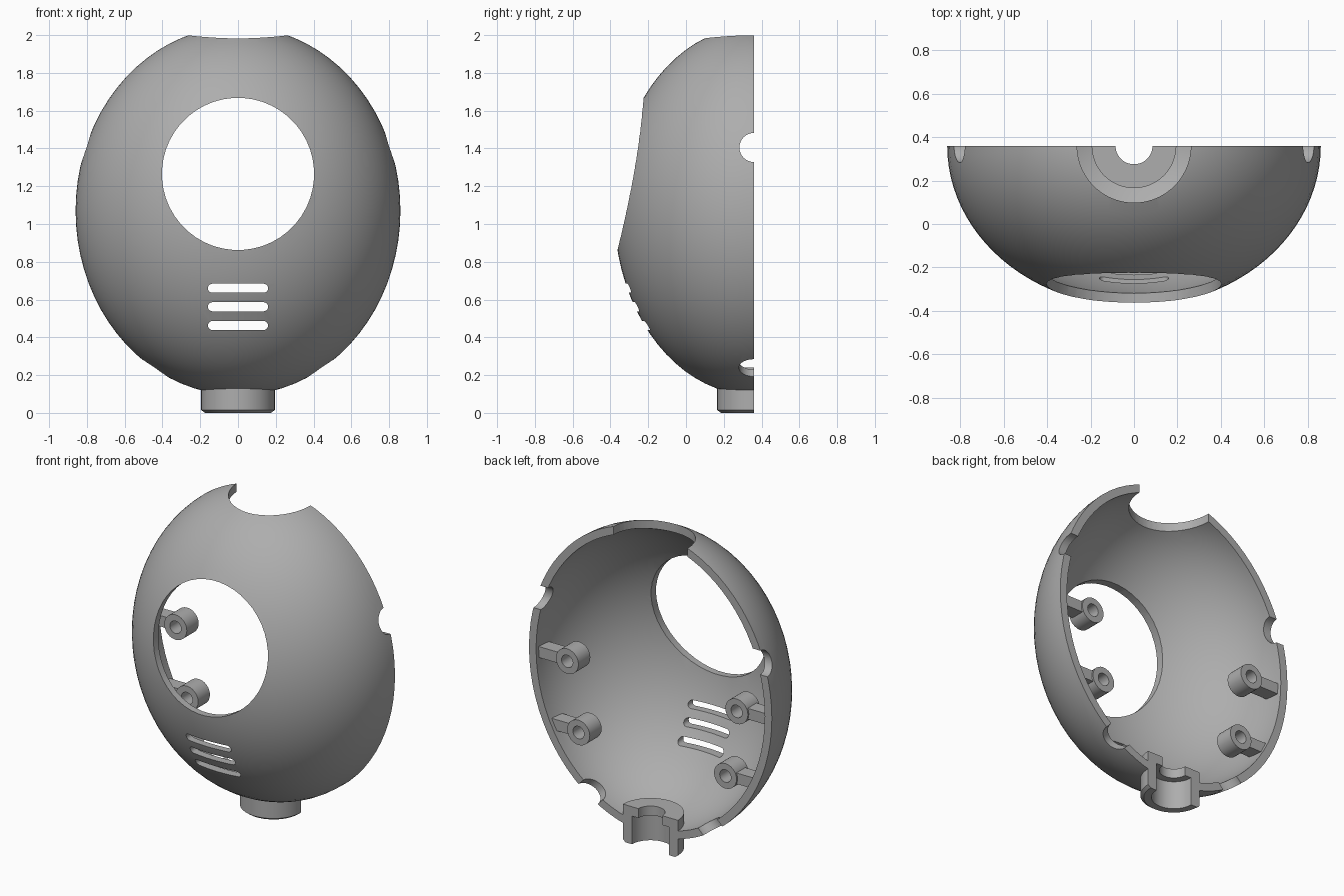
import bpy, bmesh, math
from mathutils import Matrix, Vector

cube = bpy.data.objects.get("Cube")
if cube:
    bpy.data.objects.remove(cube, do_unlink=True)

BACK = 0.36          # plane where the half shell is open
MID = 1.07           # height of the shell centre
A, B, C = 0.86, 0.74, 0.976   # half width, depth, half height
WALL = 0.05

grey = bpy.data.materials.new("plain_grey")
grey.use_nodes = True
grey.diffuse_color = (0.42, 0.42, 0.42, 1)
grey.node_tree.nodes["Principled BSDF"].inputs["Base Color"].default_value = grey.diffuse_color


def finish(name, bm, matrix=Matrix()):
    bmesh.ops.recalc_face_normals(bm, faces=bm.faces)
    mesh = bpy.data.meshes.new(name)
    bm.to_mesh(mesh)
    bm.free()
    mesh.transform(matrix)
    mesh.materials.append(grey)
    obj = bpy.data.objects.new(name, mesh)
    bpy.context.collection.objects.link(obj)
    return obj


def lathe(name, profile, steps, half=False, matrix=Matrix()):
    """Sweep a closed (radius, height) profile around z, fully or over the front half."""
    bm = bmesh.new()
    sweep = math.pi if half else math.tau
    rings = []
    for i in range(steps + 1 if half else steps):
        t = math.pi + sweep * i / steps
        rings.append([bm.verts.new((r * math.cos(t), r * math.sin(t), z)) for r, z in profile])
    n = len(profile)
    for i in range(steps):
        a, b = rings[i], rings[(i + 1) % len(rings)]
        for j in range(n):
            k = (j + 1) % n
            bm.faces.new((a[j], a[k], b[k], b[j]))
    if half:
        bm.faces.new(rings[0])
        bm.faces.new(rings[-1])
    return finish(name, bm, matrix)


def slug(radius, length, centre, axis, stretch=0.0):
    """Round or stadium-shaped cutter running along an axis."""
    bm = bmesh.new()
    base = []
    for i in range(48):
        t = math.tau * (i + 0.5) / 48
        x = radius * math.cos(t)
        base.append(bm.verts.new((x + math.copysign(stretch, x), radius * math.sin(t), -length / 2)))
    face = bm.faces.new(base)
    ext = bmesh.ops.extrude_face_region(bm, geom=[face])
    top = [v for v in ext["geom"] if isinstance(v, bmesh.types.BMVert)]
    bmesh.ops.translate(bm, verts=top, vec=(0, 0, length))
    turn = Vector((0, 0, 1)).rotation_difference(Vector(axis)).to_matrix().to_4x4()
    obj = finish("cutter", bm, Matrix.Translation(centre) @ turn)
    obj.hide_render = True
    return obj


def cut(obj, cutters):
    for c in cutters:
        mod = obj.modifiers.new("cut", 'BOOLEAN')
        mod.operation, mod.solver, mod.object = 'DIFFERENCE', 'EXACT', c
    dg = bpy.context.evaluated_depsgraph_get()
    mesh = bpy.data.meshes.new_from_object(obj.evaluated_get(dg))
    obj.modifiers.clear()
    obj.data = mesh
    for c in cutters:
        bpy.data.objects.remove(c, do_unlink=True)


# Half-egg shell: outer arc up, inner arc back down
STEPS = 36
arc = [-1.46 + 2.92 * i / STEPS for i in range(STEPS + 1)]
outer = [(A * math.cos(t), C * math.sin(t)) for t in arc]
inner = [((A - WALL) * math.cos(t), (C - WALL) * math.sin(t)) for t in reversed(arc)]
shell = lathe("shell", outer + inner, 48, True,
              Matrix.Translation((0, BACK, MID)) @ Matrix.Diagonal((1, B / A, 1, 1)))

# Openings: face window, top hole, neck hole, side notches, slots, lower notches
holes = [
    slug(0.403, 0.8, (0, -0.3, 1.265), (0, 1, 0)),
    slug(0.262, 0.5, (0, BACK, 1.95), (0, 0, 1)),
    slug(0.15, 0.4, (0, BACK, 0.12), (0, 0, 1)),
    slug(0.077, 2.0, (0, BACK, 1.405), (1, 0, 0)),
]
holes += [slug(0.024, 0.6, (0, -0.3, z), (0, 1, 0), 0.135) for z in (0.66, 0.562, 0.463)]
holes += [slug(0.08, 0.3, (s * 0.445, BACK, 0.235), (s, 0, -1)) for s in (-1, 1)]
cut(shell, holes)

# Stepped neck collar, open at the back
neck = lathe("neck", [(0.13, 0), (0.175, 0), (0.195, 0.015), (0.195, 0.24),
                      (0.085, 0.24), (0.085, 0.18), (0.13, 0.18)], 24, True,
             Matrix.Translation((0, BACK, 0)))
parts = [shell, neck]

# Screw bosses with arms to the wall
for level, x, z, reach in (("upper", 0.60, 1.04, 0.825), ("lower", 0.52, 0.605, 0.72)):
    for side, s in (("left", 1), ("right", -1)):
        place = Matrix.Translation((s * x, 0.345, z)) @ Matrix.Rotation(math.pi / 2, 4, 'X')
        parts.append(lathe(f"{level}_{side}_boss",
                           [(0.04, 0), (0.08, 0), (0.08, 0.12), (0.04, 0.12)], 24, False, place))
        bm = bmesh.new()
        bmesh.ops.create_cube(bm, size=1)
        start = x + 0.06
        parts.append(finish(f"{level}_{side}_arm", bm,
                            Matrix.Translation((s * (start + reach) / 2, 0.29, z))
                            @ Matrix.Diagonal((reach - start, 0.09, 0.07, 1))))

# Smooth curved faces, keep cut edges sharp
bpy.ops.object.select_all(action='DESELECT')
for p in parts:
    p.select_set(True)
bpy.context.view_layer.objects.active = shell
bpy.ops.object.shade_smooth_by_angle(angle=math.radians(30))
